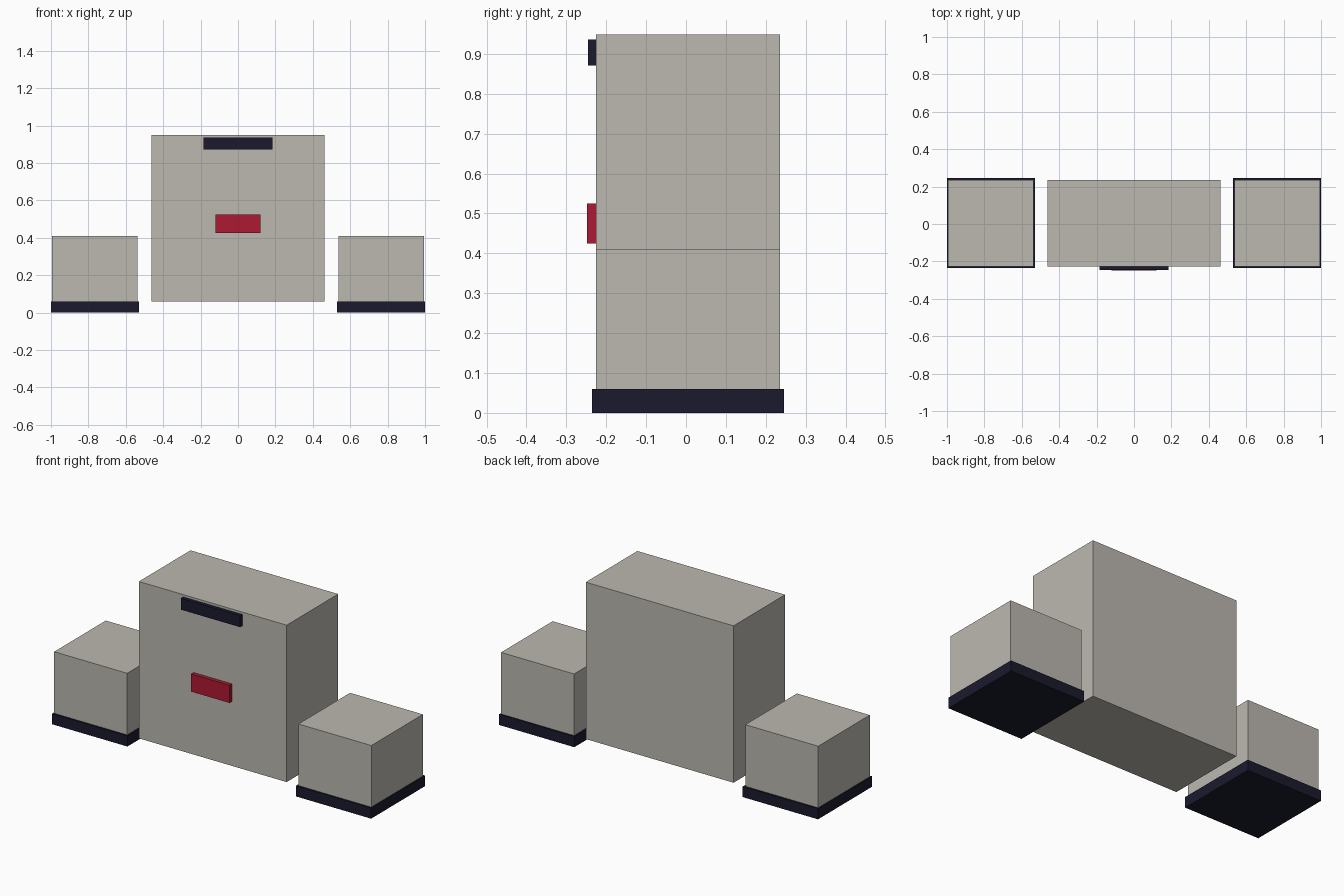
import bpy

if "Cube" in bpy.data.objects:
    bpy.data.objects.remove(bpy.data.objects["Cube"])


def material(name, rgb):
    """Flat material from 0-255 sRGB values."""
    m = bpy.data.materials.new(name)
    lin = [(c / 255 / 12.92) if c < 11 else ((c / 255 + 0.055) / 1.055) ** 2.4 for c in rgb]
    m.diffuse_color = (*lin, 1)
    m.use_nodes = True
    m.node_tree.nodes["Principled BSDF"].inputs["Base Color"].default_value = m.diffuse_color
    return m


stone = material("warm_grey", (188, 184, 176))
navy = material("dark_navy", (26, 26, 46))
red = material("crimson", (173, 25, 50))


def box(name, x, y, z, mat):
    """Box from (min, max) ranges on each axis."""
    bpy.ops.mesh.primitive_cube_add(size=1, location=[(a + b) / 2 for a, b in (x, y, z)])
    ob = bpy.context.object
    ob.name = name
    ob.scale = [b - a for a, b in (x, y, z)]
    bpy.ops.object.transform_apply(location=False, rotation=False, scale=True)
    ob.data.materials.append(mat)
    return ob


# Central block with its front details
box("body", (-0.463, 0.463), (-0.226, 0.236), (0.06, 0.949), stone)
box("top_bar", (-0.185, 0.185), (-0.246, -0.226), (0.871, 0.936), navy)
box("front_badge", (-0.12, 0.12), (-0.248, -0.226), (0.425, 0.525), red)

# Side blocks standing on dark soles
for side, s in (("left", -1), ("right", 1)):
    box(side + "_block", sorted((s * 0.537, s * 0.994)), (-0.226, 0.236), (0.06, 0.409), stone)
    box(side + "_sole", sorted((s * 0.528, s * 1.0)), (-0.236, 0.246), (0, 0.06), navy)
